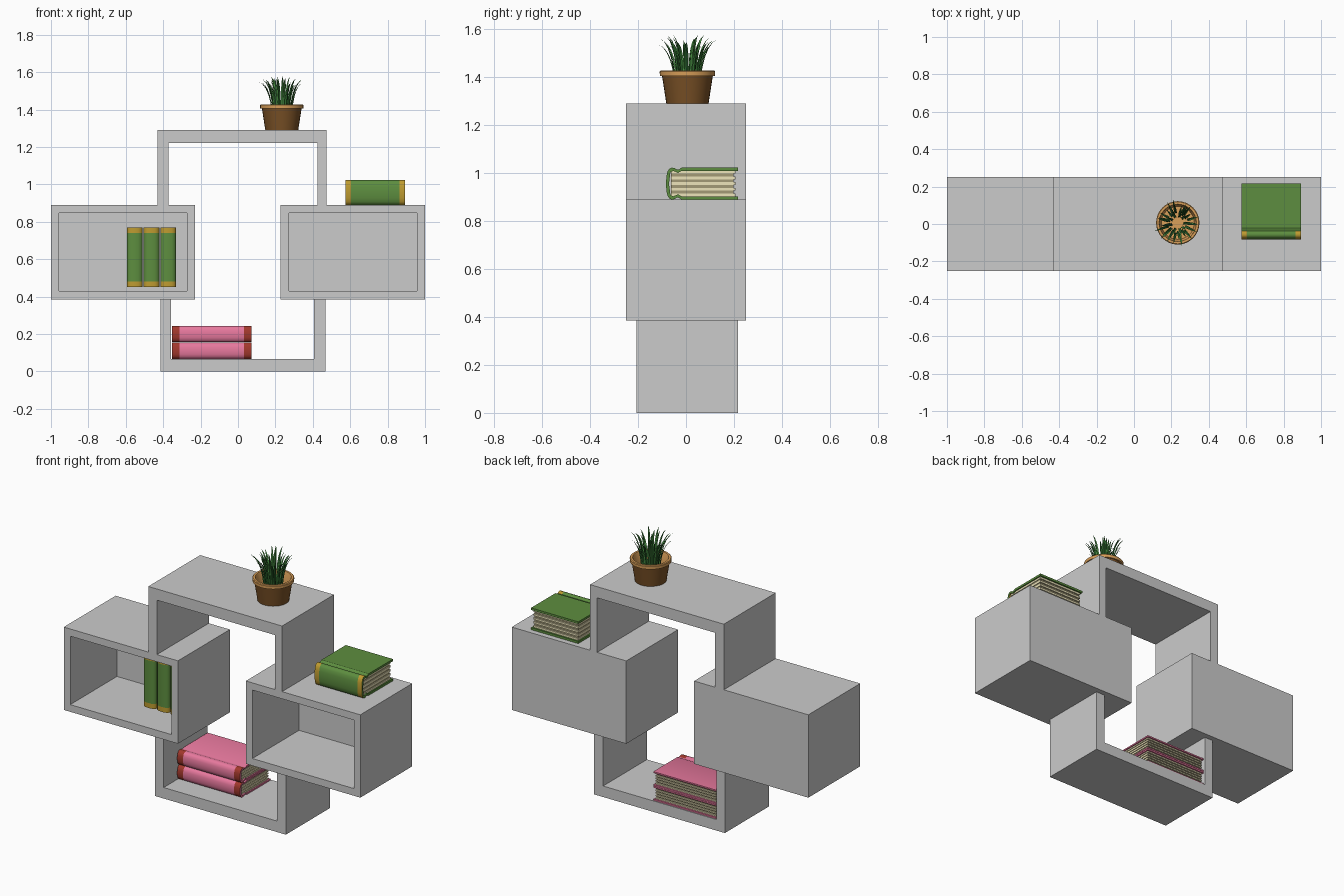
import bpy, bmesh, math, random
from mathutils import Vector

if "Cube" in bpy.data.objects:
    bpy.data.objects.remove(bpy.data.objects["Cube"])

random.seed(4)


def material(name, rgb):
    m = bpy.data.materials.new(name)
    m.diffuse_color = (*rgb, 1)
    m.use_nodes = True
    m.node_tree.nodes["Principled BSDF"].inputs["Base Color"].default_value = m.diffuse_color
    return m


GREEN = material("green_cloth", (0.11, 0.27, 0.05))
GOLD = material("gold_band", (0.52, 0.33, 0.03))
PINK = material("pink_cloth", (0.8, 0.19, 0.34))
RED = material("red_band", (0.36, 0.04, 0.025))
PAPER = material("paper", (0.85, 0.78, 0.5))
SHADE = material("paper_gap", (0.36, 0.32, 0.18))
BROWN = material("pot_brown", (0.2, 0.085, 0.02))
ORANGE = material("pot_orange", (0.7, 0.35, 0.1))
LEAF = material("leaf", (0.08, 0.34, 0.07))
DARK_LEAF = material("dark_leaf", (0.03, 0.16, 0.03))


def finish(name, bm, mats=(), smooth=None):
    bmesh.ops.recalc_face_normals(bm, faces=bm.faces)
    me = bpy.data.meshes.new(name)
    bm.to_mesh(me)
    bm.free()
    ob = bpy.data.objects.new(name, me)
    bpy.context.collection.objects.link(ob)
    for m in mats:
        me.materials.append(m)
    if smooth:
        bpy.ops.object.select_all(action='DESELECT')
        ob.select_set(True)
        bpy.context.view_layer.objects.active = ob
        bpy.ops.object.shade_smooth_by_angle(angle=math.radians(smooth))
    return ob


def add_box(bm, lo, hi, mat=0):
    made = bmesh.ops.create_cube(bm, size=1)["verts"]
    for v in made:
        v.co = Vector([(a + b) / 2 + c * (b - a) for a, b, c in zip(lo, hi, v.co)])
    for f in {f for v in made for f in v.link_faces}:
        f.material_index = mat
    return made


# U-shaped frames, extruded along y from an xz profile
def frame(name, profile, y0, y1):
    bm = bmesh.new()
    face = bm.faces.new([bm.verts.new((x, y0, z)) for x, z in profile])
    new = bmesh.ops.extrude_face_region(bm, geom=[face])["geom"]
    bmesh.ops.translate(bm, vec=(0, y1 - y0, 0),
                        verts=[v for v in new if isinstance(v, bmesh.types.BMVert)])
    finish(name, bm)


def u_profile(x0, x1, ix0, ix1, open_z, inner_z, closed_z):
    return [(x0, open_z), (x0, closed_z), (x1, closed_z), (x1, open_z),
            (ix1, open_z), (ix1, inner_z), (ix0, inner_z), (ix0, open_z)]


frame("upper_frame", u_profile(-0.43, 0.472, -0.372, 0.424, 0.89, 1.222, 1.29), -0.25, 0.25)
frame("lower_frame", u_profile(-0.414, 0.467, -0.357, 0.407, 0.385, 0.067, 0.0), -0.206, 0.217)


# Side boxes, open at the front with a closed back
def cubby(name, x0, x1):
    bm = bmesh.new()
    add_box(bm, (x0, -0.25, 0.385), (x1, 0.25, 0.89))
    bm.normal_update()
    front = min(bm.faces, key=lambda f: f.calc_center_median().y)
    bmesh.ops.inset_region(bm, faces=[front], thickness=0.062)
    new = bmesh.ops.extrude_face_region(bm, geom=[front])["geom"]
    bmesh.ops.translate(bm, vec=(0, 0.45, 0),
                        verts=[v for v in new if isinstance(v, bmesh.types.BMVert)])
    if front.is_valid:
        bmesh.ops.delete(bm, geom=[front], context='FACES_ONLY')
    finish(name, bm)


cubby("left_box", -1.0, -0.23)
cubby("right_box", 0.228, 1.0)


# Books: u = along the spine, v = depth, w = thickness
def book(name, origin, length, depth, thick, band, mats, standing=False):
    ox, oy, oz = origin

    def place(u, v, w):
        return (ox + w, oy + v, oz + u) if standing else (ox + u, oy + v, oz + w)

    c = 0.1 * thick
    half = [(0.0, 0.5), (0.001, 0.72), (0.006, 0.88), (0.014, 0.97), (0.024, 1.0),
            (0.036, 0.985), (0.045, 0.94), (0.054, 0.945), (0.064, 1.0), (depth, 1.0)]
    top = [(v, w * thick) for v, w in half]
    inner_top = [(depth, thick - c), (0.064, thick - c), (0.05, thick * 0.95 - c - 0.002),
                 (0.03, thick - c), (0.018, thick * 0.86), (0.012, thick * 0.5)]
    upper = top + inner_top
    # mirrored lower half closes the C-shaped section
    outer = [(v, thick - w) for v, w in reversed(top[1:])] + top
    inner = inner_top + [(v, thick - w) for v, w in reversed(inner_top[:-1])]
    ring = outer + inner
    bm = bmesh.new()
    rows = [[bm.verts.new(place(u, v, w)) for v, w in ring]
            for u in (0, band, length - band, length)]
    n = len(ring)
    for r in range(3):
        for i in range(n):
            j = (i + 1) % n
            f = bm.faces.new((rows[r][i], rows[r][j], rows[r + 1][j], rows[r + 1][i]))
            if r != 1 and max(ring[i][0], ring[j][0]) < 0.05:
                f.material_index = 1
    # end caps of the cover
    bm.faces.new(rows[0])
    bm.faces.new(rows[-1])
    finish(name + "_cover", bm, mats, 35)
    # page block in layered slabs
    bm = bmesh.new()
    layers = 9
    step = (thick - 2 * c) / layers
    for k in range(layers):
        gap = k % 2
        e = 0.012 if gap else 0.008
        lo = place(e, 0.02, c + k * step)
        hi = place(length - e, depth - (0.018 if gap else 0.01), c + (k + 1) * step)
        add_box(bm, lo, hi, gap)
    finish(name + "_pages", bm, (PAPER, SHADE))


book("top_green_book", (0.575, -0.083, 0.89), 0.318, 0.3, 0.133, 0.03, (GREEN, GOLD))
for i in range(3):
    book(f"standing_book_{i + 1}", (-0.594 + i * 0.0895, -0.075, 0.45), 0.32, 0.268, 0.084,
         0.03, (GREEN, GOLD), standing=True)
for i in range(2):
    book(f"pink_book_{i + 1}", (-0.352, -0.083, 0.067 + i * 0.089), 0.424, 0.295, 0.087,
         0.04, (PINK, RED))

# Plant pot: lathed profile, brown outside, orange rim and inside
PX, PY, PZ = 0.234, 0.006, 1.29
profile = [(0, 0), (0.088, 0), (0.106, 0.116), (0.115, 0.116), (0.116, 0.134), (0.112, 0.138),
           (0.1, 0.138), (0.097, 0.132), (0.088, 0.06), (0, 0.06)]
bm = bmesh.new()
N = 32
rings = []
for r, z in profile:
    count = N if r else 1
    rings.append([bm.verts.new((PX + r * math.cos(2 * math.pi * i / N),
                                PY + r * math.sin(2 * math.pi * i / N), PZ + z))
                  for i in range(count)])
for k, (a, b) in enumerate(zip(rings, rings[1:])):
    for i in range(N):
        j = (i + 1) % N
        corners = [a[i % len(a)], a[j % len(a)], b[j % len(b)], b[i % len(b)]]
        f = bm.faces.new(list(dict.fromkeys(corners)))
        f.material_index = 0 if k < 2 else 1
finish("plant_pot", bm, (BROWN, ORANGE), 35)

# Grass blades: folded, tapering strips that bend outward
bm = bmesh.new()


def blade(angle, r0, r1, height, width, mat):
    out = Vector((math.cos(angle), math.sin(angle), 0))
    side = Vector((-out.y, out.x, 0))
    prev = None
    steps = 6
    for s in range(steps + 1):
        t = s / steps
        mid = Vector((PX, PY, PZ + 0.06)) + out * (r0 + (r1 - r0) * t ** 1.9)
        mid.z += height * math.sin(t * 1.35) / math.sin(1.35)
        w = width * (0.7 + 0.6 * t) * (1 - t ** 2.5)
        if s == steps:
            row = [bm.verts.new(mid)]
        else:
            row = [bm.verts.new(mid - side * w - out * w * 0.5), bm.verts.new(mid),
                   bm.verts.new(mid + side * w - out * w * 0.5)]
        if prev:
            for i in range(2):
                quad = [prev[i], prev[i + 1], row[min(i + 1, len(row) - 1)],
                        row[min(i, len(row) - 1)]]
                bm.faces.new(list(dict.fromkeys(quad))).material_index = mat
        prev = row


for count, r0, r1, height in ((15, 0.055, 0.125, 0.215), (13, 0.045, 0.1, 0.225),
                              (9, 0.032, 0.065, 0.222)):
    for i in range(count):
        blade(2 * math.pi * i / count + random.uniform(-0.15, 0.15), r0,
              r1 * random.uniform(0.85, 1.08), height * random.uniform(0.82, 1.02),
              0.0085, int(random.random() < 0.35))
finish("grass_blades", bm, (LEAF, DARK_LEAF), 40)
